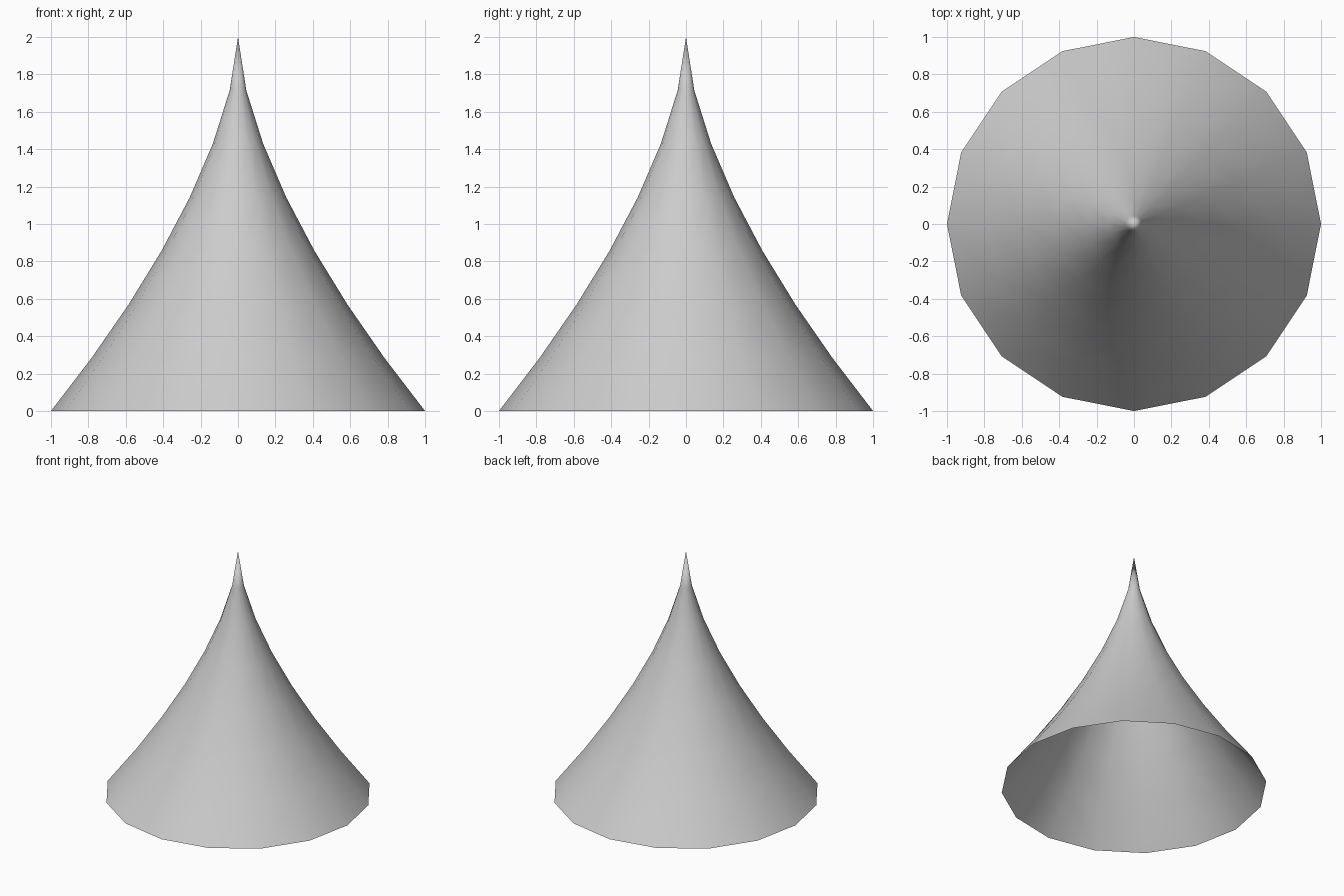
import bpy, bmesh
from math import cos, sin, tau

if "Cube" in bpy.data.objects:
    bpy.data.objects.remove(bpy.data.objects["Cube"])

SIDES, STEPS = 16, 7
HEIGHT, POWER = 2.0, 1.6

bm = bmesh.new()

# Rings of the flared spire, shrinking along a power curve
rings = []
for i in range(STEPS):
    t = i / STEPS
    r = (1 - t) ** POWER
    rings.append([bm.verts.new((r * cos(tau * k / SIDES), r * sin(tau * k / SIDES), HEIGHT * t))
                  for k in range(SIDES)])
tip = bm.verts.new((0, 0, HEIGHT))

# Side walls, open at the bottom
for low, high in zip(rings, rings[1:]):
    for k in range(SIDES):
        n = (k + 1) % SIDES
        bm.faces.new((low[k], low[n], high[n], high[k]))

# Pointed tip
for k in range(SIDES):
    bm.faces.new((rings[-1][k], rings[-1][(k + 1) % SIDES], tip))

for f in bm.faces:
    f.smooth = True

mesh = bpy.data.meshes.new("flared_cone")
bm.to_mesh(mesh)
bm.free()
bpy.context.collection.objects.link(bpy.data.objects.new("flared_cone", mesh))
